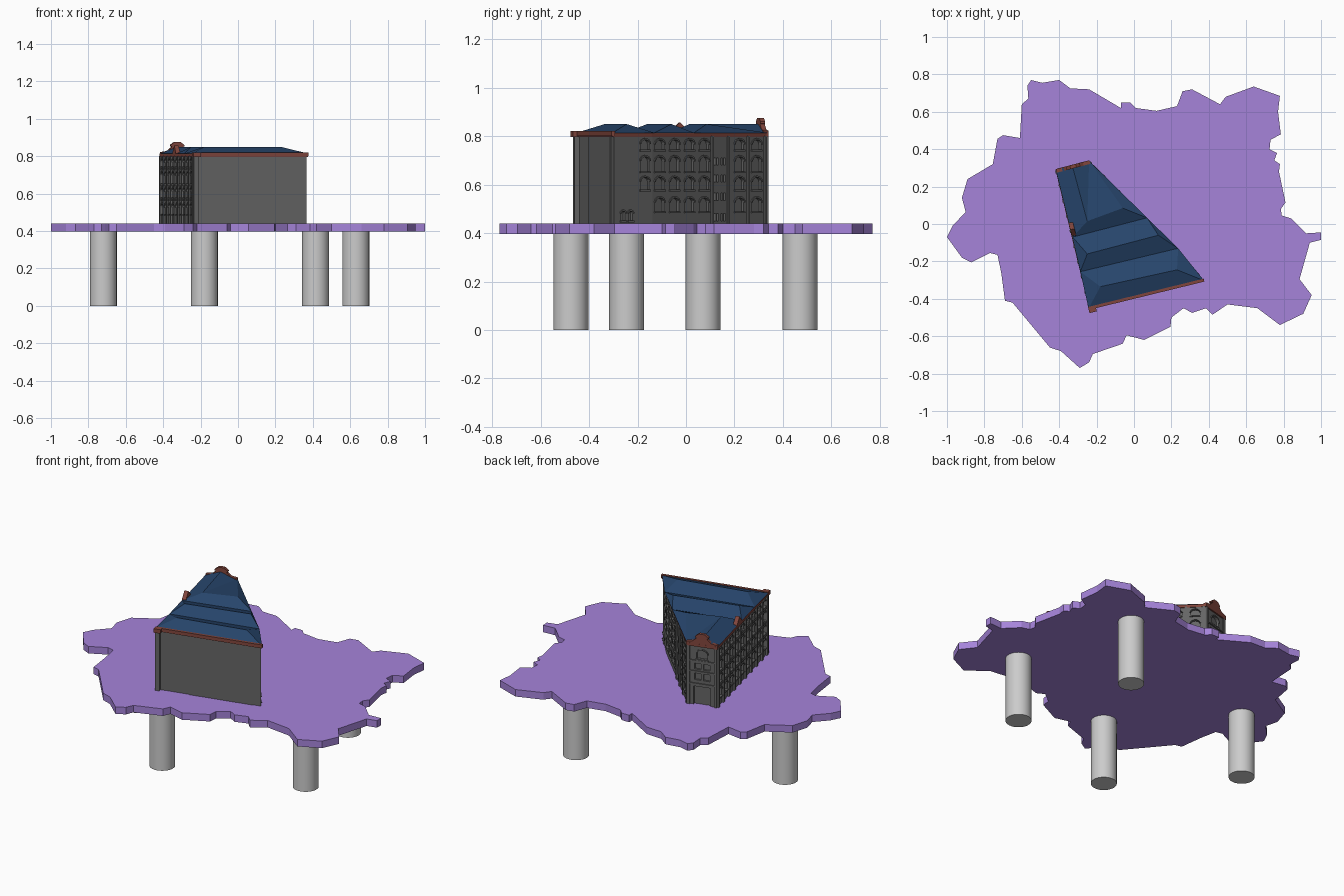
import bpy, bmesh, math
from mathutils import Vector

if "Cube" in bpy.data.objects:
    bpy.data.objects.remove(bpy.data.objects["Cube"])


def material(name, rgb):
    m = bpy.data.materials.new(name)
    m.diffuse_color = (*rgb, 1)
    m.use_nodes = True
    m.node_tree.nodes["Principled BSDF"].inputs["Base Color"].default_value = m.diffuse_color
    return m


PURPLE = material("purple", (0.38, 0.23, 0.70))
STONE = material("stone", (0.13, 0.13, 0.13))
NAVY = material("navy", (0.02, 0.06, 0.15))
BRICK = material("brick", (0.22, 0.06, 0.045))


def finish(name, bm, mat=None):
    bmesh.ops.recalc_face_normals(bm, faces=bm.faces)
    me = bpy.data.meshes.new(name)
    bm.to_mesh(me)
    bm.free()
    if mat:
        me.materials.append(mat)
    ob = bpy.data.objects.new(name, me)
    bpy.context.collection.objects.link(ob)
    return ob


def loft(bm, low, high):
    """Closed prism between two matching loops of points."""
    a = [bm.verts.new(p) for p in low]
    b = [bm.verts.new(p) for p in high]
    bm.faces.new(a)
    bm.faces.new(b)
    for i in range(len(a)):
        j = (i + 1) % len(a)
        bm.faces.new((a[i], a[j], b[j], b[i]))


def prism(name, pts, z0, z1, mat):
    bm = bmesh.new()
    loft(bm, [(x, y, z0) for x, y in pts], [(x, y, z1) for x, y in pts])
    return finish(name, bm, mat)


# Platform with a ragged outline
OUTLINE = [(-.55, .77), (-.49, .755), (-.40, .77), (-.34, .725), (-.24, .72), (-.07, .62), (-.07, .65), (-.02, .65),
           (.01, .62), (.12, .605), (.23, .63), (.26, .71), (.31, .72), (.46, .64), (.49, .68), (.64, .735),
           (.78, .685), (.77, .60), (.785, .48), (.73, .45), (.725, .40), (.765, .38), (.75, .34), (.78, .32),
           (.775, .28), (.81, .115), (.785, .08), (.79, .045), (.84, .03), (.92, -.05), (1, -.045), (1, -.085),
           (.94, -.10), (.885, -.295), (.95, -.38), (.905, -.48), (.78, -.54), (.66, -.45), (.5, -.43), (.42, -.485),
           (.385, -.45), (.31, -.475), (.265, -.45), (.2, -.50), (.195, -.55), (.055, -.62), (-.04, -.595),
           (-.06, -.64), (-.22, -.695), (-.24, -.74), (-.29, -.77), (-.39, -.68), (-.45, -.66), (-.65, -.42),
           (-.69, -.41), (-.71, -.26), (-.73, -.165), (-.77, -.155), (-.87, -.205), (-.92, -.18), (-1, -.07),
           (-.97, -.01), (-.9, .065), (-.92, .14), (-.89, .24), (-.755, .32), (-.73, .455), (-.70, .475),
           (-.61, .46), (-.60, .64), (-.565, .67), (-.57, .74)]
prism("platform", OUTLINE, .397, .44, PURPLE)

# Round legs
for i, (x, y) in enumerate([(-.18, -.475), (.63, -.245), (.415, .47), (-.72, .07)]):
    bpy.ops.mesh.primitive_cylinder_add(vertices=48, radius=.072, depth=.4, location=(x, y, .2))
    bpy.context.object.name = f"leg_{i + 1}"
    bpy.ops.object.shade_smooth_by_angle()

# Wedge-shaped building, corners counter-clockwise
SW, SE, E, NE, NW = [Vector(p) for p in [(-.235, -.445), (.366, -.298), (.23, -.138), (-.24, .332), (-.412, .287)]]
FOOT = [SW, SE, E, NE, NW]
walls = prism("walls", FOOT, .43, .80, STONE)


class Facade:
    """Local wall frame: u along the wall, v outward, z up."""
    def __init__(self, a, b):
        self.a, self.d = a, (b - a).normalized()
        self.n = Vector((self.d.y, -self.d.x))
        self.length = (b - a).length

    def extrude(self, bm, profile, v0, v1):
        def loop(v):
            return [(*(self.a + self.d * u + self.n * v), z) for u, z in profile]
        loft(bm, loop(v0), loop(v1))

    def block(self, bm, u0, u1, z0, z1, depth):
        self.extrude(bm, [(u0, z0), (u1, z0), (u1, z1), (u0, z1)], -.004, depth)


def arc(u, spring, rx, rz, n=8):
    return [(u + rx * math.cos(math.pi * k / n), spring + rz * math.sin(math.pi * k / n)) for k in range(n + 1)]


cut, relief = bmesh.new(), bmesh.new()


def window(f, u, z0, z1, w, arched=True):
    """Recessed opening with a sill and a raised hood."""
    r = w / 2
    if not arched:
        f.extrude(cut, [(u - r, z0), (u + r, z0), (u + r, z1), (u - r, z1)], -.012, .02)
        return
    rise = r * .75
    top = arc(u, z1 - rise, r, rise)
    f.extrude(cut, [(u - r, z0), (u + r, z0)] + top, -.012, .02)
    hood = arc(u, z1 - rise, r + .006, rise + .007)
    f.extrude(relief, hood + top[::-1], -.004, .006)
    f.block(relief, u - r - .005, u + r + .005, z0 - .008, z0 - .001, .006)


ROWS = [(.49, .545), (.58, .63), (.655, .715), (.745, .785)]

# East facade: arched bays with a narrow stair bay
east = Facade(E, NE)
for u in (.04, .127, .214, .30, .506, .606):
    for z0, z1 in ROWS:
        window(east, u, z0, z1, .052)
for u in (.372, .412):
    for z0 in (.45, .535, .61, .68):
        for k in (-.008, .008):
            window(east, u + k, z0, z0 + .03, .011, False)
for u in (.345, .44, .555, .655):
    east.block(relief, u - .006, u + .006, .43, .80, .007)

# Short south-east facade
se = Facade(SE, E)
for z0, z1 in ROWS[1:]:
    window(se, .168, z0, z1, .048)
for u in (.05, .09):
    window(se, u, .452, .49, .022)

# West facade: deep pilasters between the bays
west = Facade(NW, SW)
bays = 9
step = west.length / bays
for k in range(bays):
    for z0, z1 in ROWS:
        window(west, (k + .5) * step, z0, z1, .05)
for k in range(bays + 1):
    u = min(max(k * step, .008), west.length - .008)
    west.block(relief, u - .008, u + .008, .43, .80, .010)
for z in (.562, .64, .727):
    west.block(relief, 0, west.length, z, z + .006, .007)

# Narrow north facade: doorway, paired windows, arched window
north = Facade(NE, NW)
mid = north.length / 2
window(north, mid, .44, .55, .10, False)
for k in (-.026, .026):
    window(north, mid + k, .59, .63, .038, False)
    window(north, mid + k, .655, .69, .038, False)
window(north, mid, .72, .775, .065)
for z in (.565, .64, .705):
    north.block(relief, 0, north.length, z, z + .006, .006)
for u in (.008, north.length - .008):
    north.block(relief, u - .008, u + .008, .43, .80, .008)

# Plain south wall with a shallow raised panel and a corner pier
south = Facade(SW, SE)
south.block(relief, .19, .57, .43, .80, .004)
south.block(relief, -.005, .02, .43, .80, .02)

cutter = finish("window_cutter", cut)
cutter.hide_render = True
mod = walls.modifiers.new("windows", "BOOLEAN")
mod.object, mod.operation, mod.solver = cutter, "DIFFERENCE", "EXACT"
bpy.context.view_layer.objects.active = walls
bpy.ops.object.modifier_apply(modifier=mod.name)
bpy.data.objects.remove(cutter)
finish("facade_trim", relief, STONE)

# Brick cornice, south parapet and gables
mid_pt = Vector((-.06, -.05))
prism("cornice", [mid_pt + (p - mid_pt) * 1.02 for p in FOOT], .797, .814, BRICK)
bm = bmesh.new()
south.block(bm, -.01, south.length + .008, .80, .821, .012)
south.block(bm, -.01, .03, .797, .821, .03)
finish("south_parapet", bm, BRICK)

half = [(mid + .004, .798), (mid + .004, .822), (.055, .828), (.03, .85), (.038, .852), (.038, .86), (.016, .876)]
bm = bmesh.new()
north.extrude(bm, [(mid + u, z) for u, z in half] + [(mid - u, z) for u, z in half[::-1]], -.012, .008)
finish("north_gable", bm, BRICK)
bm = bmesh.new()
u = .325
west.extrude(bm, [(u - .04, .798), (u + .04, .798), (u + .035, .822), (u + .012, .845), (u, .857),
                  (u - .012, .845), (u - .035, .822)], -.018, .006)
finish("west_gable", bm, BRICK)

# Roof: three cross ridges with valleys and a long north ridge
LOW, TOP = .814, .85
P = {"a": (-.243, -.452, LOW), "b": (.375, -.303, LOW), "c": (.236, -.13, LOW), "d": (.07, .033, LOW),
     "e": (-.24, .338, LOW), "g": (-.418, .29, LOW), "h": (-.328, -.07, LOW), "i": (-.287, -.255, LOW),
     "f": (-.33, .312, TOP), "Q": (-.25, .015, TOP), "P": (-.06, .085, TOP), "R": (-.25, -.16, TOP),
     "S": (.13, -.06, TOP), "T": (-.18, -.335, TOP), "U": (.23, -.245, TOP)}
bm = bmesh.new()
V = {k: bm.verts.new(p) for k, p in P.items()}
for face in "abUT bcU ciTU iaT icSR cdS dhRS hiR hdPQ deP efQ eQP ghQf egf aihgedcb".split():
    bm.faces.new([V[k] for k in face])
finish("roof", bm, NAVY)
